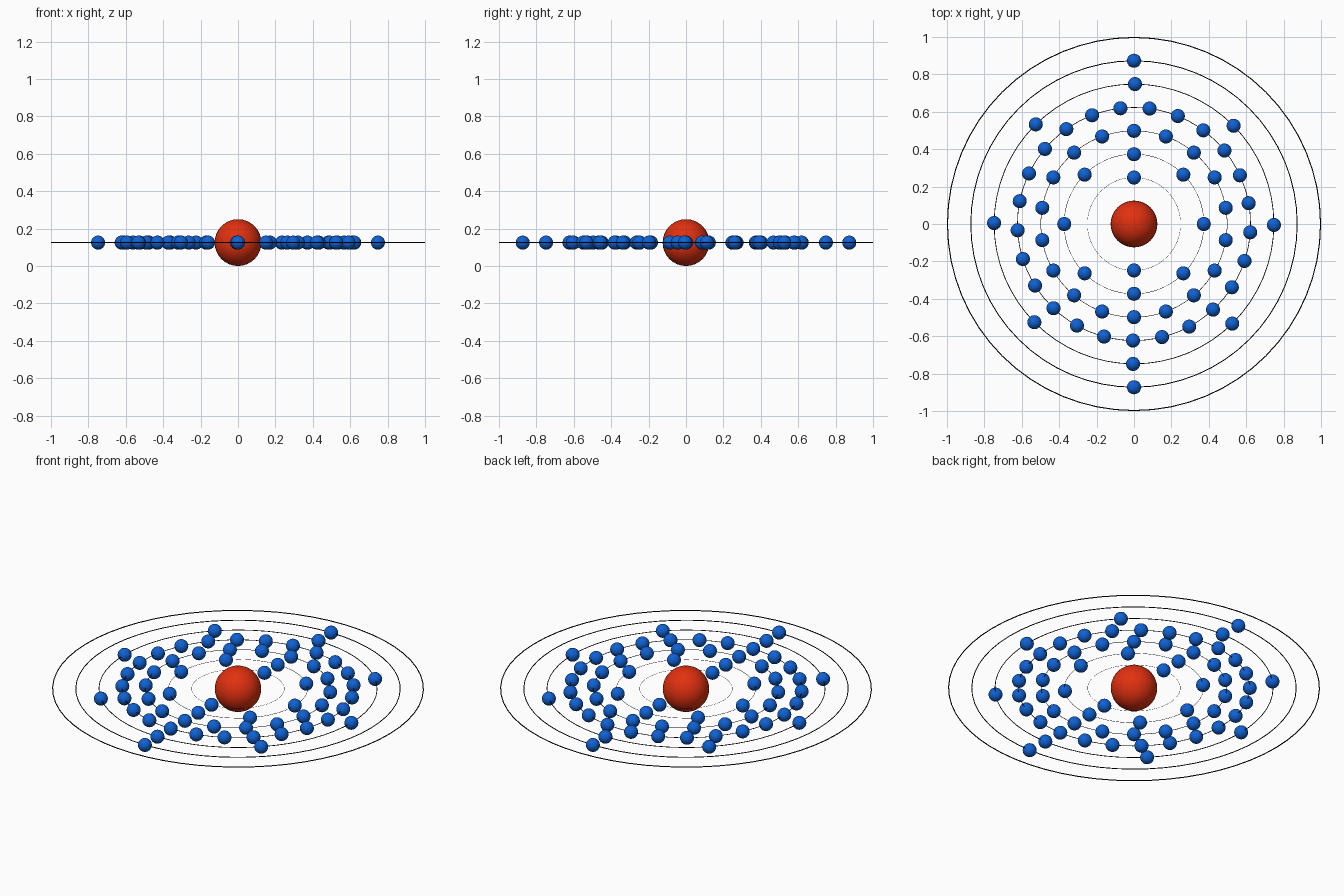
import bpy
from math import radians, cos, sin, pi

if "Cube" in bpy.data.objects:
    bpy.data.objects.remove(bpy.data.objects["Cube"])

Z = 0.125          # height of the orbital plane
STEP = 0.125       # spacing between orbits


def material(name, rgb):
    m = bpy.data.materials.new(name)
    m.diffuse_color = (*rgb, 1)
    m.use_nodes = True
    m.node_tree.nodes["Principled BSDF"].inputs["Base Color"].default_value = m.diffuse_color
    return m


red = material("red", (0.75, 0.03, 0.005))
blue = material("blue", (0.005, 0.12, 0.65))
black = material("black", (0.0, 0.0, 0.0))


def finish(name, mat):
    ob = bpy.context.object
    ob.name = name
    ob.data.materials.append(mat)
    bpy.ops.object.shade_smooth()
    return ob


# nucleus
bpy.ops.mesh.primitive_uv_sphere_add(segments=32, ring_count=16, radius=0.125, location=(0, 0, Z))
finish("nucleus", red)

# orbit rings, thickness grows with radius
for i in range(7):
    r = STEP * (i + 2)
    thin = 0.0028 * r
    bpy.ops.mesh.primitive_torus_add(major_radius=r - thin, minor_radius=thin,
                                     major_segments=64, minor_segments=8, location=(0, 0, Z))
    finish(f"orbit_ring_{i + 1}", black)

# electrons: (count, start angle in degrees) per orbit, sharing one mesh
shells = [(2, -90), (8, -90), (18, -90), (25, -90.5), (8, -90.4), (2, -90)]
bpy.ops.mesh.primitive_uv_sphere_add(segments=32, ring_count=16, radius=0.0375)
first = finish("electron", blue)
for i, (count, start) in enumerate(shells):
    r = STEP * (i + 2) - 0.002
    for k in range(count):
        a = radians(start) + 2 * pi * k / count
        ob = first if i == k == 0 else bpy.data.objects.new("electron", first.data)
        if ob is not first:
            bpy.context.collection.objects.link(ob)
        ob.name = f"electron_{i + 1}_{k + 1}"
        ob.location = (r * cos(a), r * sin(a), Z)
